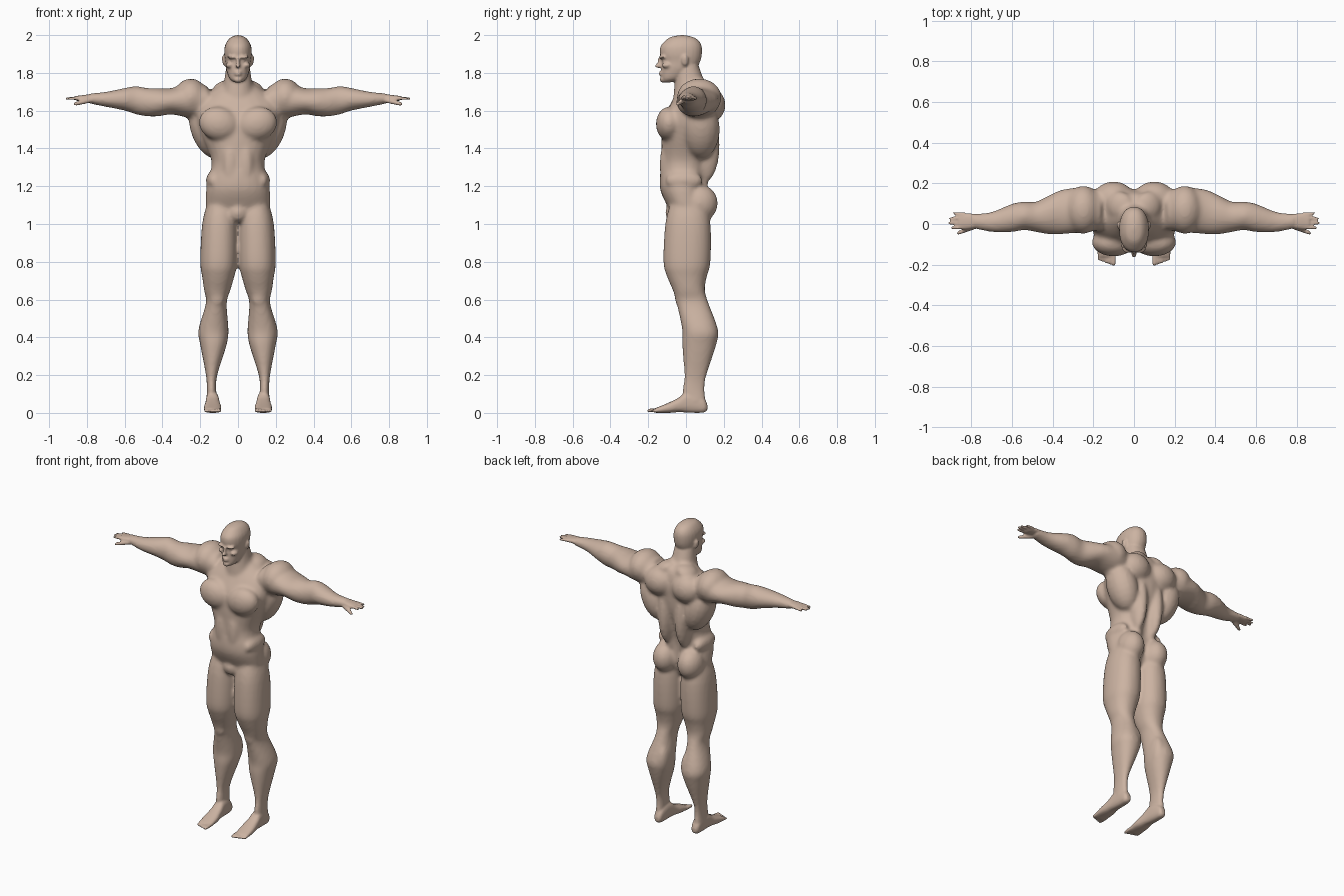
import bpy, bmesh
from math import cos, sin, tau, copysign
from mathutils import Vector, Matrix

default_cube = bpy.data.objects.get("Cube")
if default_cube:
    bpy.data.objects.remove(default_cube, do_unlink=True)

SIDES = (1, -1)
AXES = {"x": lambda along, a, b: (along, a, b),
        "y": lambda along, a, b: (a, along, b),
        "z": lambda along, a, b: (a, b, along)}


def smooth_rows(rows, steps=4):
    """Catmull-Rom resampling of the cross-sections."""
    rows = [Vector(row) for row in rows]
    padded = [rows[0], *rows, rows[-1]]
    result = []
    for before, start, end, after in zip(padded, padded[1:], padded[2:], padded[3:]):
        leave, arrive = (end - before) / 2, (after - start) / 2
        for step in range(steps):
            t = step / steps
            ease = t * t * (3 - 2 * t)
            result.append(start.lerp(end, ease) + leave * t * (1 - t) ** 2
                          - arrive * t * t * (1 - t))
    return result + [rows[-1]]


def loft(bm, axis, rows, side=1, power=2.2, count=24):
    """Closed skin through rows of (position, a min, a max, b min, b max)."""
    rings = []
    for along, a_min, a_max, b_min, b_max in smooth_rows(rows):
        ring = []
        for k in range(count):
            c, s = cos(tau * k / count), sin(tau * k / count)
            a = (a_min + a_max + (a_max - a_min) * copysign(abs(c) ** (2 / power), c)) / 2
            b = (b_min + b_max + (b_max - b_min) * copysign(abs(s) ** (2 / power), s)) / 2
            x, y, z = AXES[axis](along, a, b)
            ring.append(bm.verts.new((x * side, y, z)))
        rings.append(ring)
    for low, high in zip(rings, rings[1:]):
        for k in range(count):
            following = (k + 1) % count
            bm.faces.new((low[k], low[following], high[following], high[k]))
    bm.faces.new(rings[0])
    bm.faces.new(rings[-1])


def centred(rows):
    """Expand (height, half width, front, back) to symmetrical cross-sections."""
    return [(height, -half, half, front, back) for height, half, front, back in rows]


def blob(bm, centre, radii, side=1, tilt=0):
    """Ellipsoid muscle or feature; tilt leans it sideways in the front plane."""
    x, y, z = centre
    matrix = (Matrix.Translation((x * side, y, z))
              @ Matrix.Rotation(tilt * side, 4, "Y")
              @ Matrix.Diagonal((*radii, 1)))
    bmesh.ops.create_uvsphere(bm, u_segments=16, v_segments=12, radius=1, matrix=matrix)


def digit(bm, axis, start, end, radius, side):
    """Finger or toe: a tapering tube; start and end are (position, a, b)."""
    start, end = Vector(start), Vector(end)
    rows = []
    for t, taper in ((0, 1), (.5, .95), (.9, .8), (1, .4)):
        along, a, b = start.lerp(end, t)
        r = radius * taper
        rows.append((along, a - r, a + r, b - r, b + r))
    loft(bm, axis, rows, side, power=2, count=10)


def fuse(bm, name, voxel, rounds):
    """Merge overlapping shells into one smooth skin."""
    bmesh.ops.recalc_face_normals(bm, faces=bm.faces)
    mesh = bpy.data.meshes.new(name)
    bm.to_mesh(mesh)
    bm.free()
    obj = bpy.data.objects.new(name, mesh)
    bpy.context.collection.objects.link(obj)
    remesh = obj.modifiers.new("Merge", "REMESH")
    remesh.mode = "VOXEL"
    remesh.voxel_size = voxel
    relax = obj.modifiers.new("Relax", "SMOOTH")
    relax.factor = 0.5
    relax.iterations = rounds
    graph = bpy.context.evaluated_depsgraph_get()
    merged = bpy.data.meshes.new_from_object(obj.evaluated_get(graph))
    obj.modifiers.clear()
    obj.data = merged
    return obj


core = bmesh.new()

# Torso
loft(core, "z", centred([
    (1.01, .07, -.06, .06), (1.06, .16, -.08, .09), (1.16, .17, -.13, .1),
    (1.23, .16, -.14, .1), (1.33, .14, -.13, .12), (1.46, .19, -.13, .16),
    (1.56, .22, -.12, .17), (1.64, .21, -.08, .17), (1.72, .12, -.03, .15),
    (1.75, .07, -.02, .11)]))

# Neck
loft(core, "z", centred([
    (1.64, .1, -.07, .15), (1.75, .075, -.06, .1), (1.86, .06, -.05, .06)]))

for side in SIDES:
    # Chest, belly and waist muscles
    blob(core, centre=(.1, -.09, 1.53), radii=(.11, .07, .09), side=side, tilt=-.25)
    blob(core, centre=(.04, -.09, 1.31), radii=(.05, .05, .15), side=side)
    blob(core, centre=(.13, -.01, 1.23), radii=(.04, .1, .05), side=side)
    # Shoulder blade, broad back muscle, spine columns, neck slope
    blob(core, centre=(.1, .13, 1.63), radii=(.1, .08, .09), side=side)
    blob(core, centre=(.16, .08, 1.5), radii=(.09, .1, .16), side=side, tilt=.35)
    blob(core, centre=(.06, .1, 1.42), radii=(.05, .08, .2), side=side)
    blob(core, centre=(.05, .07, 1.26), radii=(.04, .05, .14), side=side)
    blob(core, centre=(.07, .09, 1.72), radii=(.07, .07, .04), side=side, tilt=.35)
    # Buttock
    blob(core, centre=(.09, .07, 1.11), radii=(.08, .1, .1), side=side)
    # Shoulder cap
    blob(core, centre=(.25, .07, 1.67), radii=(.09, .12, .1), side=side)
    # Arm
    loft(core, "x", [
        (.16, -.03, .16, 1.58, 1.73), (.24, -.04, .18, 1.56, 1.75),
        (.35, -.05, .17, 1.58, 1.72), (.42, -.05, .14, 1.57, 1.72),
        (.48, -.04, .11, 1.57, 1.72), (.54, -.03, .11, 1.58, 1.73),
        (.6, -.04, .1, 1.6, 1.72), (.7, -.04, .06, 1.62, 1.7),
        (.8, -.02, .05, 1.64, 1.69)], side, power=2)
    # Leg
    loft(core, "z", [
        (1.12, .02, .16, -.08, .1), (1, .004, .19, -.11, .13),
        (.8, .004, .2, -.12, .13), (.72, .02, .19, -.1, .11),
        (.65, .04, .18, -.07, .1), (.58, .06, .17, -.05, .12),
        (.44, .05, .21, -.02, .17), (.36, .06, .2, -.02, .16),
        (.2, .11, .17, -.01, .11), (.12, .115, .165, -.02, .1),
        (.05, .11, .17, -.02, .11)], side)
    # Kneecap and calf
    blob(core, centre=(.11, -.03, .61), radii=(.04, .03, .05), side=side)
    blob(core, centre=(.09, .1, .44), radii=(.04, .06, .1), side=side)

blob(core, centre=(0, -.07, 1.06), radii=(.05, .04, .05))
torso_and_limbs = fuse(core, "torso_and_limbs", voxel=.012, rounds=4)

# Head, hands and feet join at a finer resolution
body = bmesh.new()

# Skull and jaw
loft(body, "z", centred([
    (1.75, .02, -.12, -.08), (1.77, .045, -.13, -.02), (1.82, .063, -.13, .05),
    (1.86, .068, -.128, .075), (1.9, .073, -.138, .084), (1.94, .07, -.135, .083),
    (1.97, .056, -.11, .068), (1.99, .036, -.08, .036), (2, .006, -.03, -.01)]))

# Nose bridge and tip, lips, chin
blob(body, centre=(0, -.136, 1.855), radii=(.009, .016, .03))
blob(body, centre=(0, -.143, 1.837), radii=(.014, .023, .011))
for lip_height in (1.792, 1.803):
    blob(body, centre=(0, -.13, lip_height), radii=(.02, .014, .006))
blob(body, centre=(0, -.12, 1.765), radii=(.024, .019, .017))

for side in SIDES:
    # Brow, eye, cheekbone and ear
    blob(body, centre=(.028, -.124, 1.883), radii=(.03, .02, .009), side=side)
    blob(body, centre=(.028, -.113, 1.864), radii=(.012, .014, .008), side=side)
    blob(body, centre=(.043, -.1, 1.84), radii=(.022, .028, .016), side=side)
    blob(body, centre=(.075, -.005, 1.865), radii=(.009, .018, .03), side=side, tilt=.15)

    # Palm, fingers and thumb
    loft(body, "x", [
        (.76, -.015, .045, 1.65, 1.685), (.8, -.024, .052, 1.65, 1.685),
        (.84, -.028, .053, 1.65, 1.68), (.86, -.026, .05, 1.655, 1.678)], side)
    for finger, tip in enumerate((.9, .915, .91, .89)):
        y = .022 * finger - .018
        digit(body, "x", start=(.83, y, 1.667), end=(tip, y * 1.1, 1.664),
              radius=.009, side=side)
    digit(body, "x", start=(.78, -.012, 1.655), end=(.87, -.046, 1.634),
          radius=.013, side=side)

    # Foot
    loft(body, "y", [
        (.113, .12, .15, .015, .045), (.095, .11, .163, .002, .08),
        (.05, .104, .167, 0, .11), (0, .1, .17, .002, .11),
        (-.04, .095, .174, .004, .08), (-.09, .088, .18, 0, .055),
        (-.16, .09, .18, 0, .026)], side, power=2.5)
    # Toes, from the big one outwards
    for toe in range(5):
        x, tip, radius = .1 + .018 * toe, .006 * toe - .206, .012 - .001 * toe
        digit(body, "y", start=(-.13, x, .016), end=(tip, x, radius),
              radius=radius, side=side)

body.from_mesh(torso_and_limbs.data)
bpy.data.objects.remove(torso_and_limbs)
figure = fuse(body, "body", voxel=.007, rounds=2)

# Skin colour
colour = (.6, .45, .36, 1)
skin = bpy.data.materials.new("skin")
skin.use_nodes = True
skin.diffuse_color = colour
shader = skin.node_tree.nodes["Principled BSDF"]
shader.inputs["Base Color"].default_value = colour
shader.inputs["Roughness"].default_value = .7
figure.data.materials.clear()
figure.data.materials.append(skin)
figure.data.shade_smooth()
